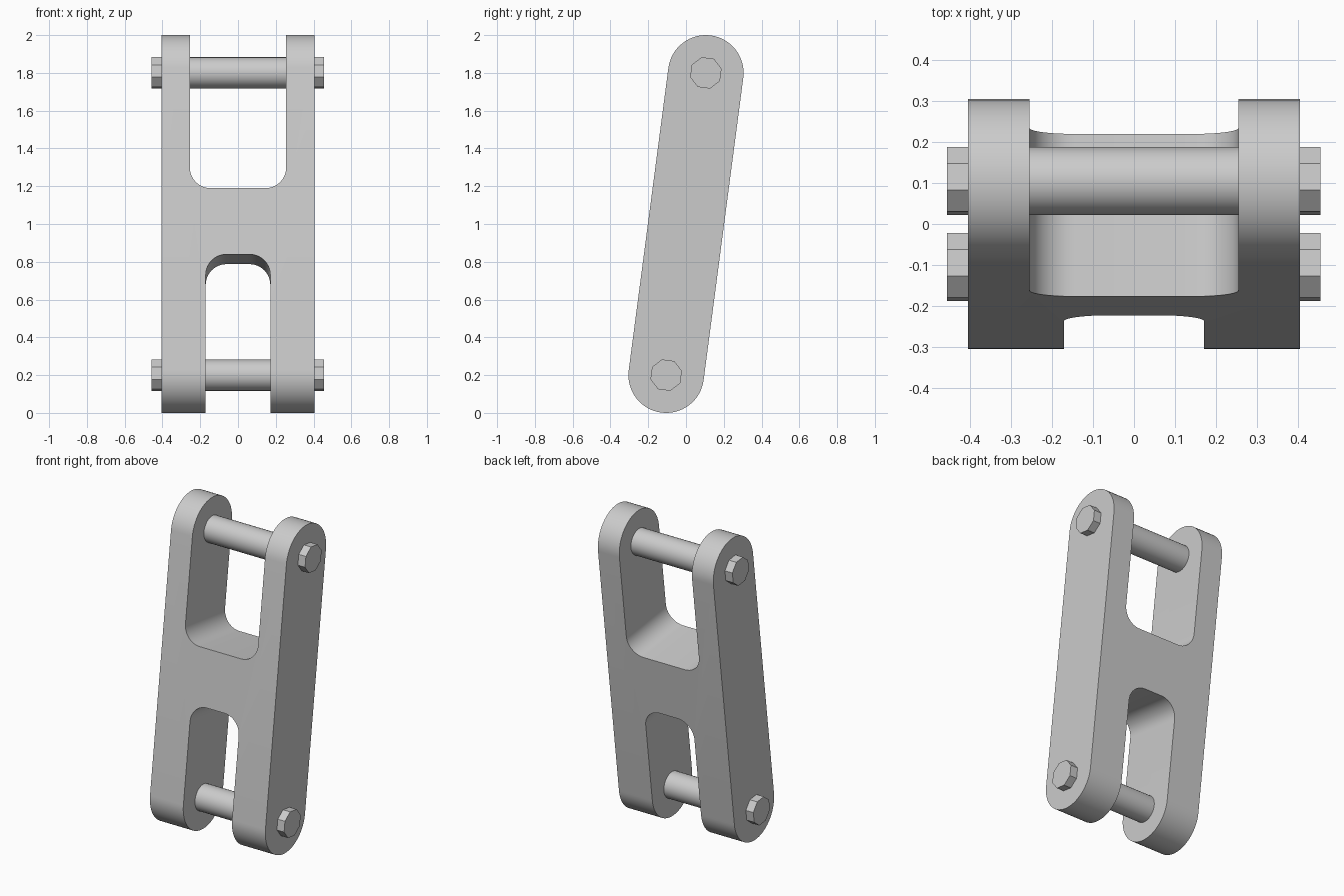
import bpy, bmesh
from math import pi, sin, cos, atan2, hypot
from mathutils import Matrix, Vector

if "Cube" in bpy.data.objects:
    bpy.data.objects.remove(bpy.data.objects["Cube"])

HALF_WIDTH = 0.405
RADIUS = 0.2
REACH = hypot(0.105, 0.8)          # centre of the link to each pin
LEAN = Matrix.Translation((0, 0, 1)) @ Matrix.Rotation(-atan2(0.105, 0.8), 4, "X")

steel = bpy.data.materials.new("grey steel")
steel.use_nodes = True
steel.diffuse_color = (0.6, 0.6, 0.6, 1)
steel.node_tree.nodes["Principled BSDF"].inputs["Base Color"].default_value = (0.6, 0.6, 0.6, 1)


def arc(cx, cy, r, start, end, steps):
    """Points along an arc, angles in radians."""
    angles = [start + (end - start) * i / steps for i in range(steps + 1)]
    return [(cx + r * cos(a), cy + r * sin(a)) for a in angles]


def prism(name, outline, place, low, high):
    """Extrude a flat outline; place(a, b, depth) gives the link-space point."""
    bm = bmesh.new()
    face = bm.faces.new([bm.verts.new(place(a, b, low)) for a, b in outline])
    shift = Vector(place(0, 0, high)) - Vector(place(0, 0, low))
    made = bmesh.ops.extrude_face_region(bm, geom=[face], use_keep_orig=True)["geom"]
    bmesh.ops.translate(bm, vec=shift, verts=[v for v in made if isinstance(v, bmesh.types.BMVert)])
    bmesh.ops.recalc_face_normals(bm, faces=bm.faces)
    bm.transform(LEAN)
    mesh = bpy.data.meshes.new(name)
    bm.to_mesh(mesh)
    bm.free()
    mesh.materials.append(steel)
    obj = bpy.data.objects.new(name, mesh)
    bpy.context.collection.objects.link(obj)
    return obj


def activate(obj):
    bpy.ops.object.select_all(action="DESELECT")
    obj.select_set(True)
    bpy.context.view_layer.objects.active = obj


def smooth(obj, angle=0.5):
    activate(obj)
    bpy.ops.object.shade_smooth_by_angle(angle=angle)


def across(a, b, depth):           # outline seen from the side
    return (depth, a, b)


def through(a, b, depth):          # outline seen from the front
    return (a, depth, b)


# Link body: a round-ended bar as wide as both cheeks
bar = arc(0, REACH, RADIUS, 0, pi, 32) + arc(0, -REACH, RADIUS, pi, 2 * pi, 32)
body = prism("link_body", bar, across, -HALF_WIDTH, HALF_WIDTH)

# Open slots with rounded inner corners, one at each end
for name, half, floor, way in (("upper_slot", 0.255, 0.165, 1), ("lower_slot", 0.171, 0.188, -1)):
    r = 0.11
    slot = [(-half, 1.2)]
    slot += arc(-half + r, floor + r, r, pi, 1.5 * pi, 10)
    slot += arc(half - r, floor + r, r, 1.5 * pi, 2 * pi, 10)
    slot += [(half, 1.2)]
    cutter = prism(name + "_cutter", [(x, way * u) for x, u in slot], through, -0.4, 0.4)
    cut = body.modifiers.new(name, "BOOLEAN")
    cut.operation = "DIFFERENCE"
    cut.solver = "EXACT"
    cut.object = cutter
    activate(body)
    bpy.ops.object.modifier_apply(modifier=cut.name)
    bpy.data.objects.remove(cutter)
smooth(body)

# Pins with faceted heads outside the cheeks
for end, u in (("upper", REACH), ("lower", -REACH)):
    shaft = arc(0, u, 0.083, 0, 2 * pi, 32)[:-1]
    smooth(prism(end + "_pin", shaft, across, 0.01 - HALF_WIDTH, HALF_WIDTH - 0.01))
    head = arc(0, u, 0.086, pi / 8, 2 * pi + pi / 8, 8)[:-1]
    for side, low, high in (("left", 0.39, 0.455), ("right", -0.457, -0.39)):
        prism(f"{end}_{side}_pin_head", head, across, low, high)
